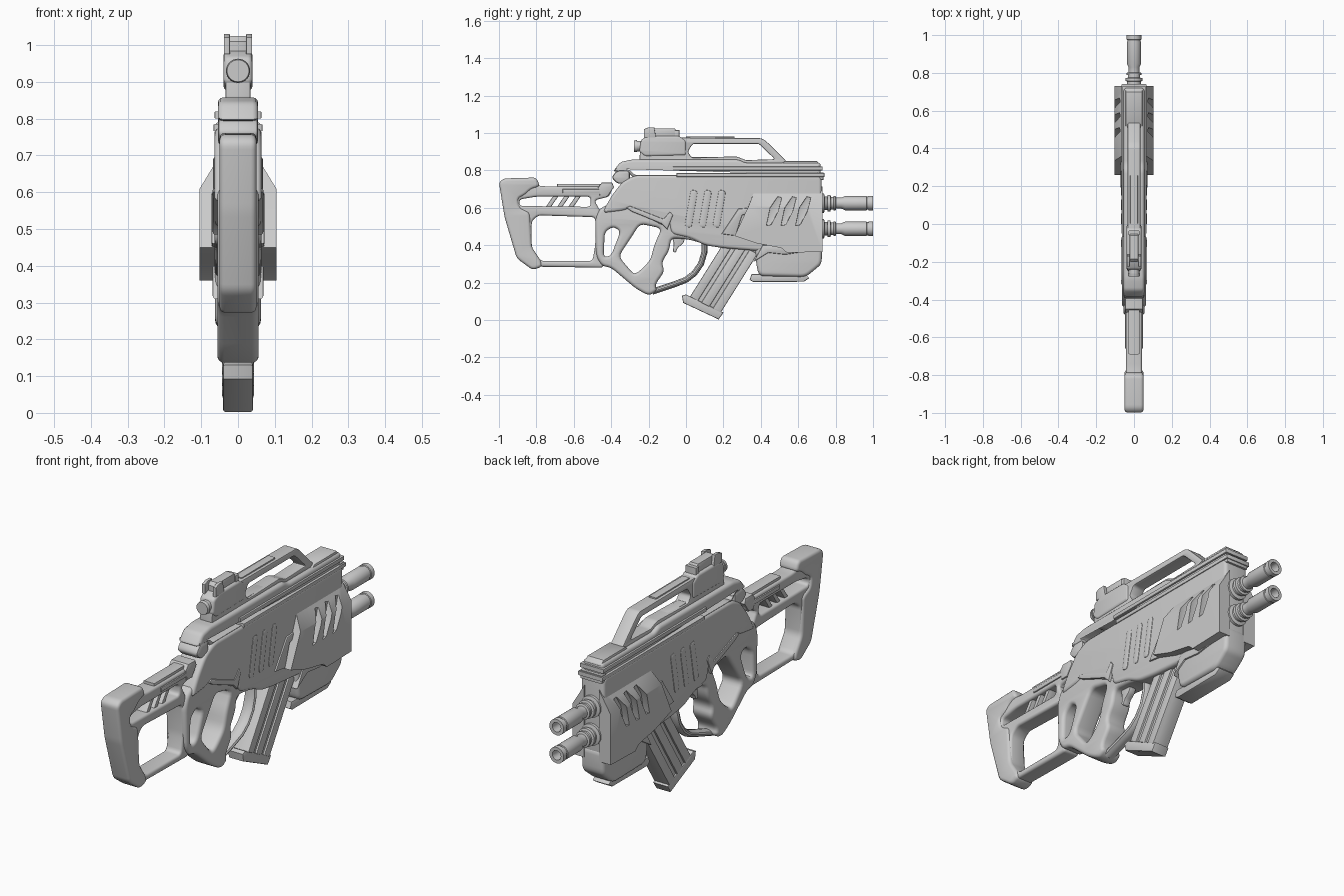
import bpy, bmesh, math
from mathutils import Matrix, Vector

if "Cube" in bpy.data.objects:
    bpy.data.objects.remove(bpy.data.objects["Cube"])

SIDE = Matrix(((0, 0, 1, 0), (1, 0, 0, 0), (0, 1, 0, 0), (0, 0, 0, 1)))  # profile (y, z) -> world


def add(name, bm):
    bmesh.ops.remove_doubles(bm, verts=bm.verts, dist=1e-5)
    bmesh.ops.recalc_face_normals(bm, faces=bm.faces)
    me = bpy.data.meshes.new(name)
    bm.to_mesh(me)
    bm.free()
    o = bpy.data.objects.new(name, me)
    bpy.context.collection.objects.link(o)
    return o


def fillet(pts, r, n=4):
    if r == 0:
        return [Vector(p) for p in pts]
    out = []
    for i, p in enumerate(pts):
        p, a, b = Vector(p), Vector(pts[i - 1]), Vector(pts[(i + 1) % len(pts)])
        s = p + (a - p).normalized() * min(r, .42 * (a - p).length)
        e = p + (b - p).normalized() * min(r, .42 * (b - p).length)
        for k in range(n + 1):
            t = k / n
            out.append(s * (1 - t) ** 2 + p * 2 * t * (1 - t) + e * t * t)
    return out


def curve_mesh(name, cu, matrix):
    tmp = bpy.data.objects.new("tmp", cu)
    bpy.context.collection.objects.link(tmp)
    dg = bpy.context.evaluated_depsgraph_get()
    me = bpy.data.meshes.new_from_object(tmp.evaluated_get(dg))
    me.transform(matrix)
    bm = bmesh.new()
    bm.from_mesh(me)
    bpy.data.objects.remove(tmp)
    return add(name, bm)


def prof(name, pts, half, bevel=.006, r=0, holes=(), x=0, res=1):
    """Side profile (y, z) with holes, extruded to +-half about x, rounded edges."""
    cu = bpy.data.curves.new(name, 'CURVE')
    cu.dimensions, cu.fill_mode = '2D', 'BOTH'
    cu.extrude, cu.bevel_depth, cu.offset = half - bevel, bevel, -bevel
    cu.bevel_resolution = res
    for loop in (pts, *holes):
        loop = fillet(loop, r)
        s = cu.splines.new('POLY')
        s.points.add(len(loop) - 1)
        for q, v in zip(s.points, loop):
            q.co = (v.x, v.y, 0, 1)
        s.use_cyclic_u = True
    return curve_mesh(name, cu, Matrix.Translation((x, 0, 0)) @ SIDE)


def rect(y0, y1, z0, z1):
    return [(y0, z0), (y1, z0), (y1, z1), (y0, z1)]


def lathe(name, pts, z, n=24, x=0):
    """Turn (y, radius) points about an axis along y."""
    bm = bmesh.new()
    rings = [[bm.verts.new((x + r * math.cos(i * math.tau / n), y, z + r * math.sin(i * math.tau / n)))
              for i in range(n)] for y, r in pts]
    for a, b in zip(rings, rings[1:]):
        for i in range(n):
            bm.faces.new((a[i], a[(i + 1) % n], b[(i + 1) % n], b[i]))
    bm.faces.new(rings[0])
    bm.faces.new(rings[-1])
    return add(name, bm)


# Shoulder stock with its two openings
butt_hole = [(-.825, .53), (-.825, .39), (-.775, .315), (-.50, .315), (-.485, .40), (-.485, .55), (-.79, .56)]
prof("stock_frame", [(-.94, .74), (-.76, .715), (-.39, .715), (-.41, .66), (-.49, .64), (-.44, .55),
                     (-.44, .28), (-.78, .285), (-.86, .30), (-.92, .45)], .042, .012, .02,
     [butt_hole, [(-.89, .61), (-.89, .645), (-.80, .66), (-.51, .66), (-.51, .605)]], res=2)
prof("stock_butt", [(-1, .735), (-.975, .757), (-.80, .762), (-.78, .715), (-.83, .70), (-.86, .67), (-.90, .65),
                    (-.89, .60), (-.835, .575), (-.825, .39), (-.775, .315), (-.77, .285),
                    (-.82, .268), (-.905, .33), (-.97, .55)], .05, .015, .02, res=2)
for i in range(3):
    y = -.76 + i * .06
    prof("stock_slat", [(y, .59), (y + .028, .59), (y + .09, .68), (y + .062, .68)], .03)
prof("stock_rail", rect(-.69, -.42, .69, .728), .03)
prof("stock_latch", [(-.47, .71), (-.45, .735), (-.395, .735), (-.385, .71), (-.42, .66), (-.46, .66)], .048)
prof("stock_side_rib", rect(-.66, -.44, .678, .70), .048)

# Grip frame with thumb openings
prof("grip_frame", [(-.46, .60), (-.485, .54), (-.48, .34), (-.45, .29), (-.40, .28), (-.27, .17), (-.20, .13),
                    (-.155, .155), (-.165, .19), (-.115, .26), (-.13, .31), (-.09, .37), (-.08, .44),
                    (.02, .43), (.12, .40), (.12, .52), (-.1, .62), (-.35, .64)], .056, .018, .03,
     [[(-.44, .335), (-.435, .47), (-.39, .50), (-.35, .475), (-.40, .345)],
      [(-.36, .34), (-.245, .515), (-.13, .49), (-.17, .40), (-.19, .32), (-.25, .26), (-.28, .245)]], res=3)
prof("trigger", [(-.08, .46), (.0, .45), (-.015, .41), (-.045, .385), (-.055, .36), (-.07, .365), (-.065, .41)],
     .018, .005, .01)
guard = bpy.data.curves.new("guard", 'CURVE')
guard.dimensions, guard.bevel_depth, guard.use_fill_caps = '3D', .016, True
sp = guard.splines.new('POLY')
path = [(-.18, .152), (-.06, .192), (.0, .215), (.045, .25), (.08, .30), (.098, .36), (.10, .42)]
sp.points.add(len(path) - 1)
for q, (y, z) in zip(sp.points, path):
    q.co = (0, y, z, 1)
g = curve_mesh("trigger_guard", guard, Matrix.Diagonal((1.9, 1, 1, 1)))

# Main receiver
prof("receiver", [(-.45, .57), (-.40, .66), (-.34, .74), (-.27, .775), (.725, .775), (.725, .37), (.38, .37),
                  (.2, .385), (.10, .40), (.02, .44), (-.08, .46), (-.09, .53), (-.12, .50), (-.2, .545),
                  (-.3, .60), (-.33, .585)], .064, .016, .03, res=3)
for i in range(3):
    y = -.01 + i * .075
    prof("receiver_fold", [(y, .50), (y + .04, .49), (y + .075, .69), (y + .035, .70)], .068, .008, .02)
prof("receiver_step", [(-.32, .60), (-.30, .61), (-.12, .54), (-.085, .58), (-.07, .56), (-.10, .485),
                       (-.13, .515), (-.29, .58)], .069, .005)
prof("arrow_trim", [(.19, .46), (.28, .595), (.34, .60), (.33, .57), (.30, .56), (.265, .45)], .072)
prof("receiver_tail", [(-.40, .76), (-.37, .80), (-.30, .80), (-.30, .74), (-.36, .725)], .055, .012, .02)

# Foregrip underside
prof("foregrip", [(.37, .42), (.73, .42), (.725, .30), (.69, .27), (.64, .23), (.39, .235), (.375, .30)],
     .062, .02, .03, res=3)
prof("foregrip_base", [(.34, .215), (.35, .245), (.64, .245), (.66, .225), (.63, .205), (.36, .203)], .045, .006)
prof("foregrip_seam", [(.36, .31), (.41, .40), (.70, .40), (.70, .375), (.53, .35), (.44, .36)], .07)

# Vented side plates: lofted half, slots cut, then mirrored
lower = [(.73, .365), (.54, .36), (.51, .385), (.38, .41), (.26, .45), (.33, .60)]
bm = bmesh.new()
inner = [bm.verts.new((.04, y, z)) for y, z in lower + [(.375, .715), (.73, .715)]]
outer = [bm.verts.new((.104, y, z)) for y, z in lower + [(.335, .61), (.73, .61)]]
bm.faces.new(inner)
bm.faces.new(outer)
for i in range(8):
    j = (i + 1) % 8
    bm.faces.new((inner[i], inner[j], outer[j], outer[i]))
plate = add("side_plates", bm)
for i in range(3):
    y = .43 + i * .078
    slot = prof("slot_cutter", [(y, .505), (y + .02, .60), (y + .06, .66), (y + .082, .655), (y + .062, .58),
                                (y + .025, .51)], .04, .002, x=.112)
    slot.hide_render = True
    m = plate.modifiers.new("slot", 'BOOLEAN')
    m.operation, m.solver, m.object = 'DIFFERENCE', 'EXACT', slot
plate.modifiers.new("mirror", 'MIRROR')
dg = bpy.context.evaluated_depsgraph_get()
done = bpy.data.meshes.new_from_object(plate.evaluated_get(dg))
plate.modifiers.clear()
plate.data = done
for o in [o for o in bpy.data.objects if o.name.startswith("slot_cutter")]:
    bpy.data.objects.remove(o)

# Magazine with ribs and floor plate, laid out along its slant
top, down, fwd = Vector((.20, .41)), Vector((-.185, -.295)), Vector((.165, -.085))
def mag(u0, u1, v0, v1):
    return [top + fwd * u + down * v for u, v in ((u0, v0), (u1, v0), (u1, v1), (u0, v1))]
prof("magazine", mag(0, 1, -.15, 1), .034)
for u in (0, .37, .74):
    prof("magazine_rib", mag(u, u + .26, -.1, .97), .043)
prof("magazine_floor", [(-.022, .13), (-.015, .092), (.175, .003), (.20, .04), (.03, .122), (.0, .137)], .041)

# Top cover and side rails
prof("top_cover", [(-.39, .795), (-.35, .845), (-.29, .858), (.28, .858), (.32, .84), (.72, .84), (.72, .76),
                   (-.28, .76), (-.31, .79)], .055, .016, .015, res=2)
prof("side_rail", rect(-.07, .73, .80, .82), .064, .004)
prof("side_rail_lower", rect(-.05, .74, .765, .785), .067, .004)
prof("front_cap", [(.50, .83), (.53, .85), (.70, .85), (.72, .83), (.72, .78), (.50, .78)], .045)
prof("front_lip", rect(.70, .735, .75, .79), .06)

# Carry handle
prof("carry_handle", [(-.25, .85), (-.24, .965), (-.03, .975), (.405, .972), (.43, .955), (.54, .845), (.50, .83),
                      (-.2, .83)], .034, .006, .012,
     [[(.01, .90), (.035, .942), (.39, .942), (.475, .86), (.32, .855), (.27, .875), (.03, .868)]])
prof("handle_strip", rect(.0, .26, .965, .98), .02, .003)
prof("cover_hump", [(.02, .85), (.03, .872), (.26, .872), (.31, .845)], .025)

# Rear sight
prof("sight_body", [(-.25, .90), (-.24, .965), (-.20, .985), (-.04, .985), (.0, .96), (.0, .88), (-.22, .875)],
     .039, .012, .012, res=2)
lathe("sight_eyepiece", [(-.278, .024), (-.278, .03), (-.262, .033), (-.262, .028), (-.2, .028)], .93)
prof("sight_block", [(-.20, .975), (-.20, 1.01), (-.185, 1.025), (-.06, 1.025), (-.05, 1.01), (-.05, .975)], .024)
for s in (-1, 1):
    prof("sight_ear", [(-.225, .975), (-.225, 1.02), (-.20, 1.03), (-.17, 1.03), (-.16, .975)], .008, .002, x=s * .03)
prof("sight_front_post", rect(-.06, -.035, .97, 1.015), .03, .004)

# Twin barrels with hollow muzzles
for z in (.625, .488):
    lathe("barrel", [(.70, .052), (.738, .052), (.742, .036), (.755, .036), (.757, .044), (.772, .044), (.775, .033),
                     (.788, .033), (.79, .039), (.80, .039), (.803, .029), (.83, .029), (.85, .038), (.965, .038),
                     (.967, .035), (.975, .035), (.977, .039), (1.0, .039), (1.0, .023), (.92, .022)], z)

# Smooth shading with sharp edges kept
for o in bpy.data.objects:
    o.select_set(o.type == 'MESH')
bpy.context.view_layer.objects.active = plate
bpy.ops.object.shade_smooth_by_angle(angle=math.radians(32))
